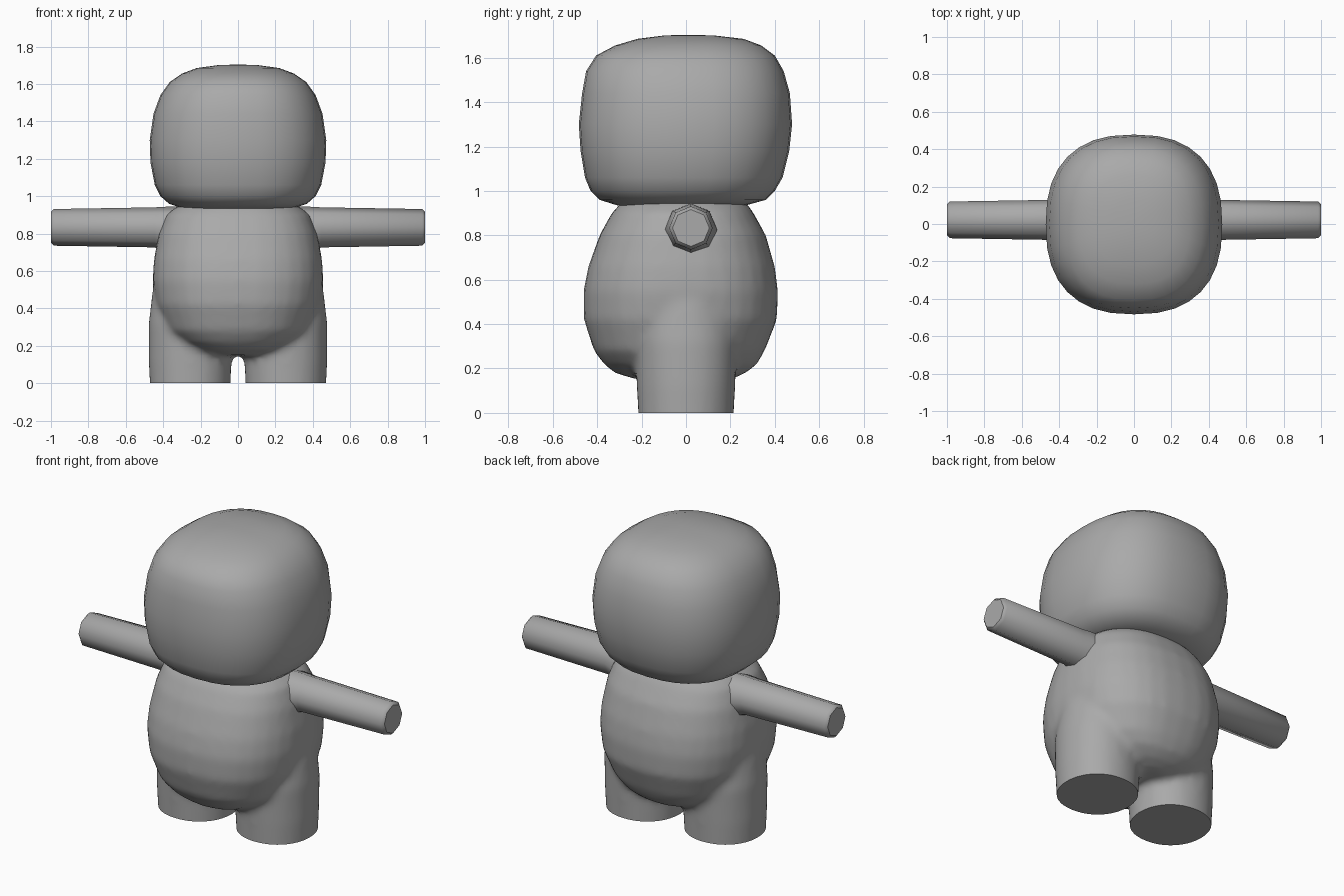
import bpy, bmesh, math
from mathutils import Vector

if "Cube" in bpy.data.objects:
    bpy.data.objects.remove(bpy.data.objects["Cube"])

grey = bpy.data.materials.new("plain grey")
grey.diffuse_color = (0.4, 0.4, 0.4, 1)
grey.use_nodes = True
grey.node_tree.nodes["Principled BSDF"].inputs["Base Color"].default_value = grey.diffuse_color


def spow(v, p):
    return math.copysign(abs(v) ** p, v)


def loft(bm, rings, n=2.4, segs=32, cx=0.0):
    """Stack closed superellipse rings (z, half x, y min, y max) and cap both ends."""
    loops = []
    for z, hx, y0, y1 in rings:
        loop = []
        for i in range(segs):
            t = math.tau * i / segs
            loop.append(bm.verts.new((cx + hx * spow(math.cos(t), 2 / n),
                                      (y0 + y1) / 2 + (y1 - y0) / 2 * spow(math.sin(t), 2 / n), z)))
        loops.append(loop)
    for a, b in zip(loops, loops[1:]):
        for i in range(segs):
            j = (i + 1) % segs
            bm.faces.new((a[i], a[j], b[j], b[i]))
    bm.faces.new(loops[0][::-1])
    bm.faces.new(loops[-1])


def make(name, bm):
    bmesh.ops.recalc_face_normals(bm, faces=bm.faces[:])
    me = bpy.data.meshes.new(name)
    bm.to_mesh(me)
    bm.free()
    ob = bpy.data.objects.new(name, me)
    bpy.context.collection.objects.link(ob)
    me.materials.append(grey)
    return ob


def smooth(ob, angle):
    bpy.ops.object.select_all(action='DESELECT')
    ob.select_set(True)
    bpy.context.view_layer.objects.active = ob
    bpy.ops.object.shade_smooth_by_angle(angle=math.radians(angle))


# Head: rounded block
bm = bmesh.new()
loft(bm, [
    (0.945, 0.20, -0.20, 0.18), (0.935, 0.30, -0.31, 0.27), (0.96, 0.37, -0.39, 0.36),
    (1.00, 0.415, -0.43, 0.40), (1.06, 0.445, -0.455, 0.435), (1.18, 0.468, -0.475, 0.465),
    (1.30, 0.472, -0.483, 0.478), (1.44, 0.452, -0.468, 0.468), (1.54, 0.415, -0.45, 0.44),
    (1.61, 0.365, -0.405, 0.40), (1.655, 0.30, -0.32, 0.34), (1.685, 0.22, -0.22, 0.26),
    (1.70, 0.11, -0.10, 0.13), (1.703, 0.03, -0.03, 0.04)], n=2.45)
smooth(make("head", bm), 60)

# Body: round torso and two stubby legs fused together
bm = bmesh.new()
loft(bm, [
    (0.15, 0.13, -0.22, 0.20), (0.18, 0.24, -0.32, 0.27), (0.22, 0.32, -0.37, 0.32),
    (0.28, 0.385, -0.415, 0.355), (0.42, 0.44, -0.46, 0.41), (0.55, 0.457, -0.462, 0.415),
    (0.66, 0.45, -0.44, 0.40), (0.80, 0.425, -0.39, 0.36), (0.90, 0.385, -0.335, 0.305),
    (0.95, 0.32, -0.29, 0.27), (0.97, 0.22, -0.20, 0.18)], n=2.4)
for side in (-1, 1):
    loft(bm, [(-0.08, 0.212, -0.212, 0.212), (0.12, 0.222, -0.222, 0.222),
              (0.32, 0.222, -0.23, 0.23), (0.50, 0.20, -0.21, 0.21),
              (0.62, 0.16, -0.17, 0.17)], n=2.1, cx=side * 0.256)
body = make("body", bm)
mod = body.modifiers.new("fuse", 'REMESH')
mod.mode = 'VOXEL'
mod.voxel_size = 0.02
mod = body.modifiers.new("blend", 'SMOOTH')
mod.factor = 0.5
mod.iterations = 8
fused = bpy.data.meshes.new_from_object(body.evaluated_get(bpy.context.evaluated_depsgraph_get()))
body.modifiers.clear()

# Cut the soles flat at ground level
bm = bmesh.new()
bm.from_mesh(fused)
cut = bmesh.ops.bisect_plane(bm, geom=bm.verts[:] + bm.edges[:] + bm.faces[:],
                             plane_co=(0, 0, 0), plane_no=(0, 0, -1), clear_outer=True)
bmesh.ops.holes_fill(bm, edges=[e for e in bm.edges if e.is_boundary], sides=0)
bmesh.ops.recalc_face_normals(bm, faces=bm.faces[:])
bm.to_mesh(fused)
bm.free()
body.data = fused
if not fused.materials:
    fused.materials.append(grey)
smooth(body, 50)

# Arms: straight eight-sided tubes with flared shoulders and bevelled tips
for name, side in (("left_arm", 1), ("right_arm", -1)):
    bm = bmesh.new()
    loops = []
    for x, r, z in ((0.30, 0.12, 0.825), (0.40, 0.118, 0.825), (0.445, 0.107, 0.833),
                    (0.985, 0.098, 0.833), (1.0, 0.083, 0.833)):
        loops.append([bm.verts.new(Vector((side * x, 0.022 + r * math.sin(math.tau * i / 8),
                                           z + r * math.cos(math.tau * i / 8))))
                      for i in range(8)])
    for a, b in zip(loops, loops[1:]):
        for i in range(8):
            bm.faces.new((a[i], a[(i + 1) % 8], b[(i + 1) % 8], b[i]))
    bm.faces.new(loops[0])
    bm.faces.new(loops[-1])
    smooth(make(name, bm), 46)
